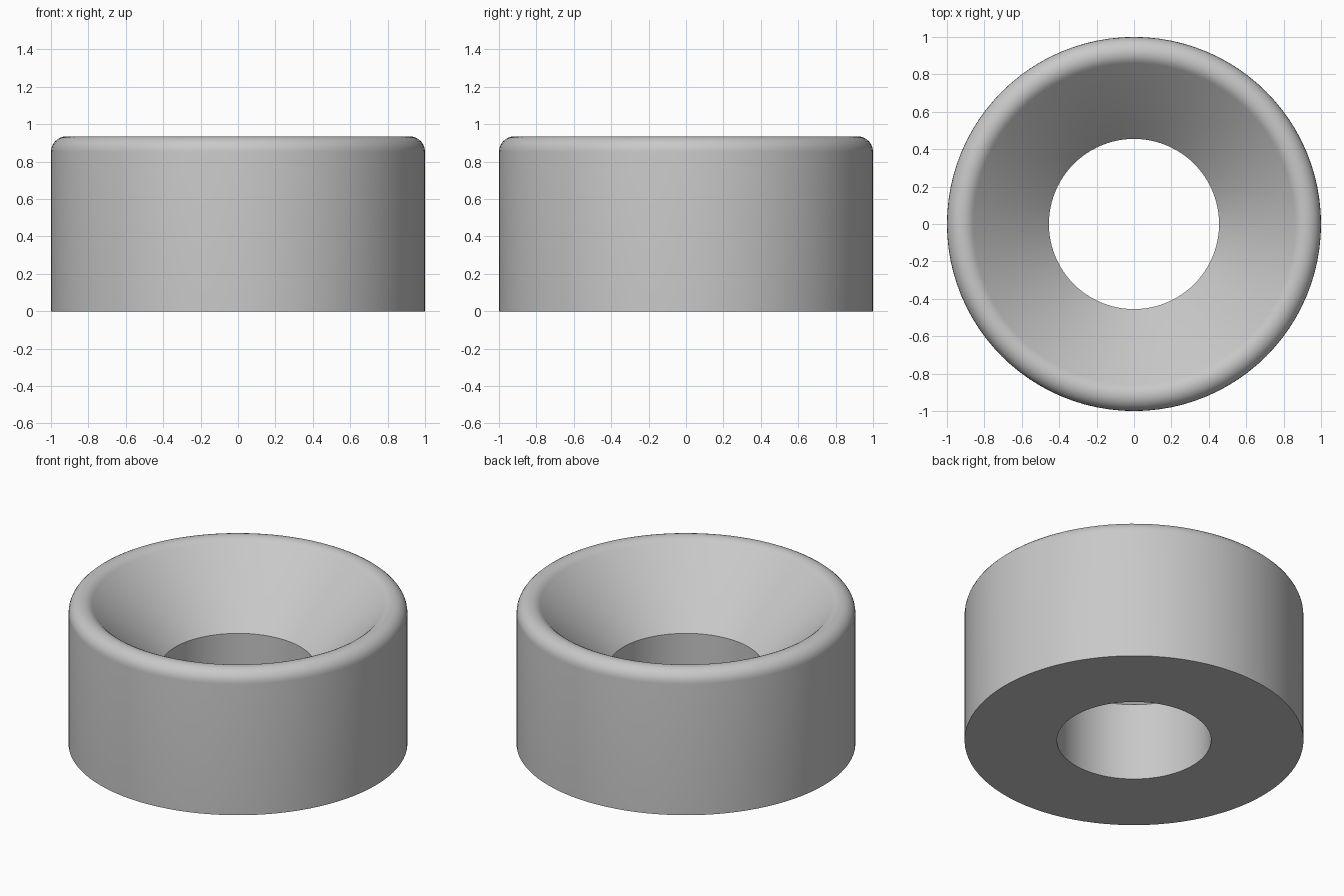
import bpy
import bmesh
from math import sin, cos, radians, pi
from mathutils import Vector

cube = bpy.data.objects.get("Cube")
if cube:
    bpy.data.objects.remove(cube, do_unlink=True)

# Main dimensions
HEIGHT = 0.935
OUTER = 1.0
BORE = 0.455
ROUND = 0.082
SEGMENTS = 96
ARC_STEPS = 10

# Plain grey material
grey = bpy.data.materials.new("light grey")
grey.use_nodes = True
colour = (0.58, 0.58, 0.58, 1)
grey.diffuse_color = colour
grey.node_tree.nodes["Principled BSDF"].inputs["Base Color"].default_value = colour

# Cross-section: straight wall, rounded rim, 45 degree countersink, bore
rim_r, rim_z = OUTER - ROUND, HEIGHT - ROUND
rim = []
for i in range(ARC_STEPS + 1):
    a = radians(135) * i / ARC_STEPS
    rim.append((rim_r + ROUND * cos(a), rim_z + ROUND * sin(a)))
seat_z = rim[-1][1] - (rim[-1][0] - BORE)
profile = [(OUTER, 0)] + rim + [(BORE, seat_z), (BORE, 0)]

# Revolve the closed section around the vertical axis
bm = bmesh.new()
verts = [bm.verts.new((r, 0, z)) for r, z in profile]
edges = [bm.edges.new((v, verts[(i + 1) % len(verts)])) for i, v in enumerate(verts)]
bmesh.ops.spin(bm, geom=verts + edges, cent=Vector(), axis=Vector((0, 0, 1)),
               angle=2 * pi, steps=SEGMENTS, use_duplicate=False)
bmesh.ops.remove_doubles(bm, verts=bm.verts, dist=0.0005)
bmesh.ops.recalc_face_normals(bm, faces=bm.faces)

mesh = bpy.data.meshes.new("countersunk_ring")
bm.to_mesh(mesh)
bm.free()
mesh.materials.append(grey)
ring = bpy.data.objects.new("countersunk_ring", mesh)
bpy.context.collection.objects.link(ring)

# Smooth curved faces, keep the bore and base edges sharp
bpy.ops.object.select_all(action='DESELECT')
ring.select_set(True)
bpy.context.view_layer.objects.active = ring
bpy.ops.object.shade_smooth_by_angle(angle=radians(30))
